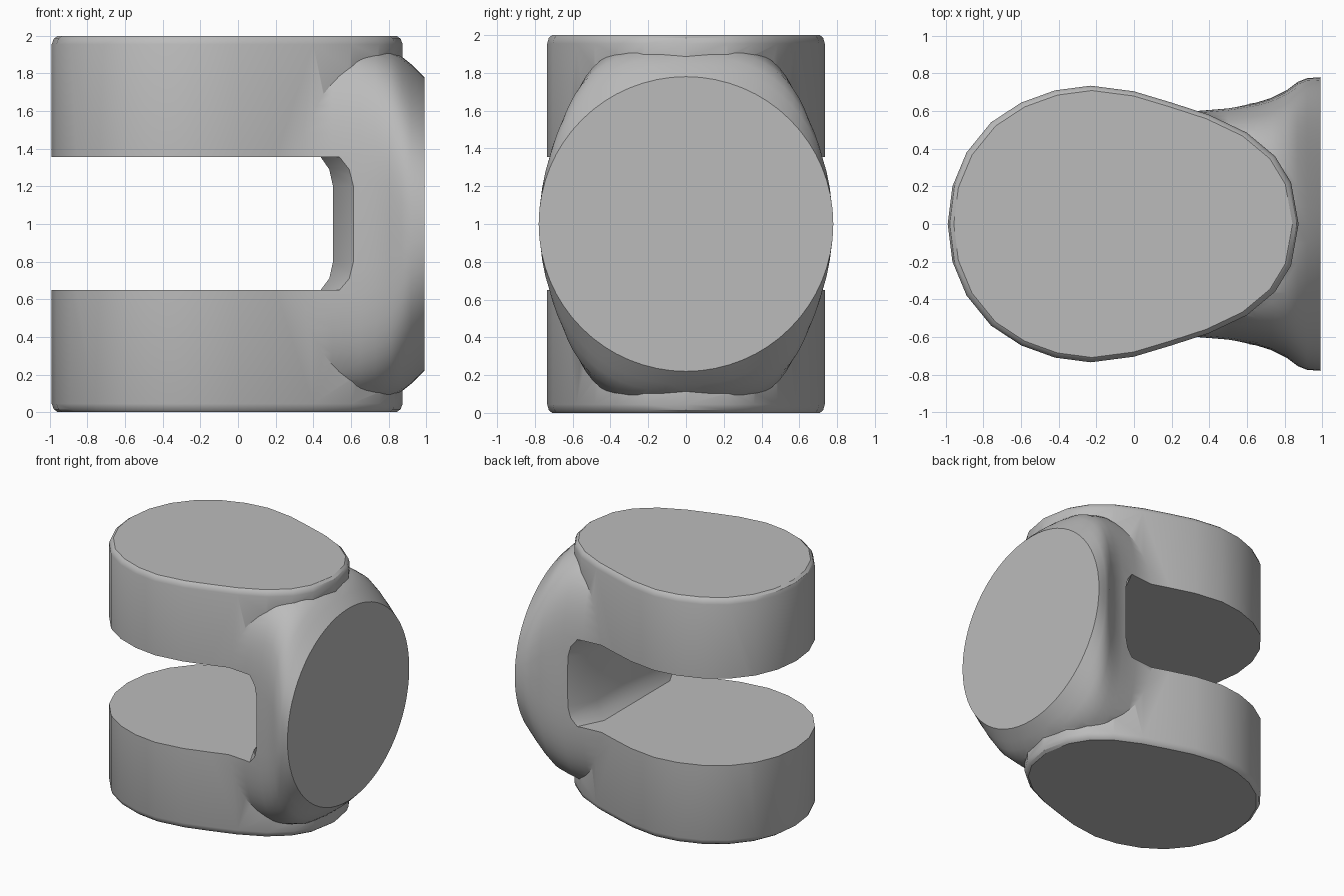
import bpy, bmesh
from math import sin, cos, pi, copysign

old = bpy.data.objects.get("Cube")
if old:
    bpy.data.objects.remove(old, do_unlink=True)

grey = bpy.data.materials.new("plain_grey")
grey.use_nodes = True
grey.diffuse_color = (0.5, 0.5, 0.5, 1)
grey.node_tree.nodes["Principled BSDF"].inputs["Base Color"].default_value = (0.5, 0.5, 0.5, 1)


def loft(name, rings):
    """Skin a list of equal-length closed rings and cap both ends."""
    bm = bmesh.new()
    vs = [[bm.verts.new(p) for p in ring] for ring in rings]
    n = len(vs[0])
    for a, b in zip(vs, vs[1:]):
        for i in range(n):
            j = (i + 1) % n
            bm.faces.new((a[i], a[j], b[j], b[i]))
    bm.faces.new(vs[0][::-1])
    bm.faces.new(vs[-1])
    bmesh.ops.recalc_face_normals(bm, faces=bm.faces)
    mesh = bpy.data.meshes.new(name)
    bm.to_mesh(mesh)
    bm.free()
    mesh.materials.append(grey)
    ob = bpy.data.objects.new(name, mesh)
    bpy.context.collection.objects.link(ob)
    return ob


def combine(target, tool, operation):
    """Apply a boolean and discard the tool."""
    mod = target.modifiers.new(operation.lower(), 'BOOLEAN')
    mod.operation, mod.object, mod.solver = operation, tool, 'EXACT'
    bpy.context.view_layer.objects.active = target
    bpy.ops.object.modifier_apply(modifier=mod.name)
    bpy.data.objects.remove(tool, do_unlink=True)


# Egg-shaped prongs with softly rounded outer rims
half = [(-0.99, 0), (-0.965, 0.2), (-0.89, 0.38), (-0.76, 0.54), (-0.6, 0.645),
        (-0.42, 0.71), (-0.23, 0.735), (0, 0.705), (0.2, 0.645), (0.4, 0.58),
        (0.6, 0.485), (0.75, 0.36), (0.835, 0.22), (0.875, 0)]
egg = half + [(x, -y) for x, y in half[-2:0:-1]]


def prong(name, up):
    rings = []
    for inset, h in [(0.035, 1), (0.012, 0.985), (0, 0.955), (0, 0.3)]:
        s = 1 - inset
        rings.append([(-0.06 + (x + 0.06) * s, y * s, 1 + up * h) for x, y in egg])
    return loft(name, rings)


# Neck: round end plate blending into the boxy root of the prongs
def section(x, w, h, power, n=64):
    ring = []
    for i in range(n):
        c, s = cos(2 * pi * i / n), sin(2 * pi * i / n)
        ring.append((x, w * copysign(abs(c) ** (2 / power), c),
                     1 + h * copysign(abs(s) ** (2 / power), s)))
    return ring


body = loft("clevis_body", [section(*s) for s in [
    (0.05, 0.58, 0.95, 4), (0.5, 0.62, 0.96, 3.5), (0.65, 0.645, 0.955, 3.5),
    (0.73, 0.67, 0.945, 3.2), (0.81, 0.71, 0.925, 2.9), (0.87, 0.755, 0.89, 2.45),
    (0.92, 0.775, 0.85, 2.2), (0.99, 0.78, 0.78, 2)]])
combine(body, prong("upper_prong", 1), 'UNION')
combine(body, prong("lower_prong", -1), 'UNION')

# Slot between the prongs, with chamfered corners and a wall that tapers at its sides
slot = loft("slot_cutter", [
    [(-1.5, y, 0.65), (0.44 + d, y, 0.65), (0.485 + d, y, 0.71), (0.505 + d, y, 0.8),
     (0.505 + d, y, 1.2), (0.485 + d, y, 1.29), (0.44 + d, y, 1.355), (-1.5, y, 1.355)]
    for y, d in [(-0.9, 0.24), (-0.42, 0), (0.42, 0), (0.9, 0.24)]])
slot.hide_render = True
combine(body, slot, 'DIFFERENCE')

# Smooth sides, crisp rims
bpy.ops.object.select_all(action='DESELECT')
body.select_set(True)
bpy.context.view_layer.objects.active = body
bpy.ops.object.shade_smooth_by_angle(angle=0.6)
